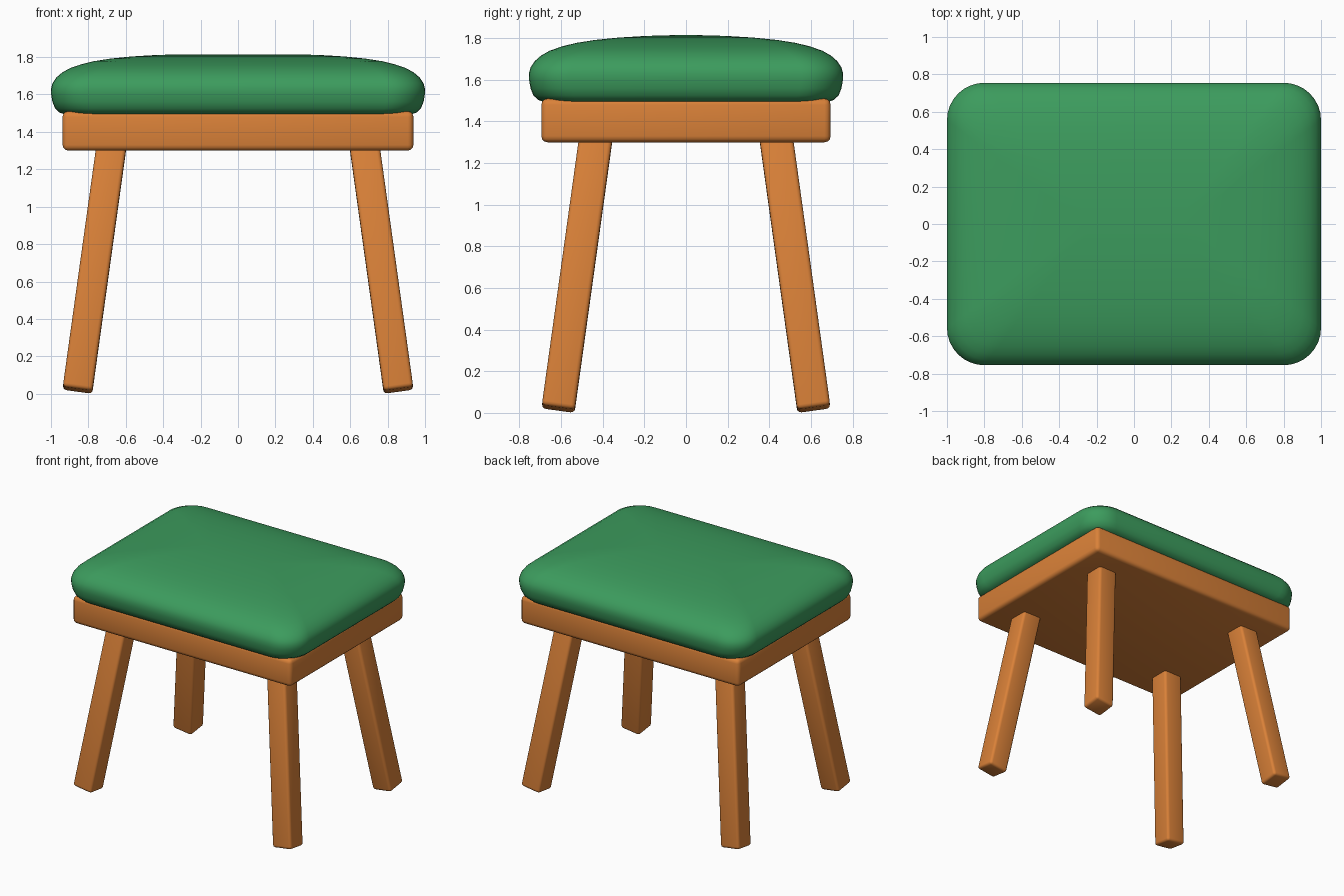
import bpy, bmesh, math
from mathutils import Vector, Matrix

if "Cube" in bpy.data.objects:
    bpy.data.objects.remove(bpy.data.objects["Cube"])


def material(name, rgb):
    m = bpy.data.materials.new(name)
    m.diffuse_color = (*rgb, 1)
    m.use_nodes = True
    m.node_tree.nodes["Principled BSDF"].inputs["Base Color"].default_value = m.diffuse_color
    return m


green = material("green fabric", (0.045, 0.33, 0.11))
wood = material("orange wood", (0.70, 0.22, 0.04))


def finish(name, bm, mat, angle):
    bmesh.ops.recalc_face_normals(bm, faces=bm.faces)
    me = bpy.data.meshes.new(name)
    bm.to_mesh(me)
    bm.free()
    me.materials.append(mat)
    ob = bpy.data.objects.new(name, me)
    bpy.context.collection.objects.link(ob)
    bpy.ops.object.select_all(action='DESELECT')
    ob.select_set(True)
    bpy.context.view_layer.objects.active = ob
    bpy.ops.object.shade_smooth_by_angle(angle=math.radians(angle))
    return ob


def rounded_box(name, size, bevel, matrix):
    bm = bmesh.new()
    bmesh.ops.create_cube(bm, size=1)
    bmesh.ops.scale(bm, vec=size, verts=bm.verts)
    bmesh.ops.bevel(bm, geom=bm.edges[:], offset=bevel, segments=3,
                    profile=0.5, affect='EDGES')
    bmesh.ops.transform(bm, matrix=matrix, verts=bm.verts)
    return finish(name, bm, wood, 40)


def outline(hx, hy, r, z, steps=8):
    # rounded rectangle, counter-clockwise
    pts = []
    for k, (sx, sy) in enumerate([(1, 1), (-1, 1), (-1, -1), (1, -1)]):
        for i in range(steps + 1):
            a = math.pi / 2 * (k + i / steps)
            pts.append((sx * (hx - r) + r * math.cos(a),
                        sy * (hy - r) + r * math.sin(a), z))
    return pts


# Cushion: stacked rounded rectangles, (inset, height) from bottom to top
profile = [(0.30, 1.49), (0.13, 1.49), (0.075, 1.493), (0.045, 1.503),
           (0.022, 1.525), (0.008, 1.56), (0.001, 1.60), (0, 1.63),
           (0.008, 1.66), (0.028, 1.69), (0.058, 1.716), (0.10, 1.74),
           (0.16, 1.761), (0.23, 1.778), (0.32, 1.792), (0.43, 1.803),
           (0.56, 1.811), (0.70, 1.815)]
bm = bmesh.new()
rings = []
for d, z in profile:
    hx, hy = 1.0 - d, 0.755 - d
    r = min(max(0.2 - 0.25 * d, 0.05), hy * 0.9)
    rings.append([bm.verts.new(p) for p in outline(hx, hy, r, z)])
for a, b in zip(rings, rings[1:]):
    for i in range(len(a)):
        j = (i + 1) % len(a)
        bm.faces.new((a[i], a[j], b[j], b[i]))
bm.faces.new(rings[0][::-1])
bm.faces.new(rings[-1])
finish("cushion", bm, green, 60)

# Seat frame
rounded_box("seat_frame", (1.876, 1.39, 0.21), 0.03,
            Matrix.Translation((0, 0, 1.405)))

# Splayed legs
LENGTH = 1.42
for sx, side in ((-1, "left"), (1, "right")):
    for sy, end in ((-1, "front"), (1, "back")):
        axis = Vector((-sx * 0.139, -sy * 0.139, 1)).normalized()
        foot = Vector((sx * 0.858, sy * 0.614, 0.019))
        turn = Vector((0, 0, 1)).rotation_difference(axis).to_matrix().to_4x4()
        place = Matrix.Translation(foot + axis * LENGTH / 2) @ turn
        rounded_box(f"{end}_{side}_leg", (0.16, 0.16, LENGTH), 0.02, place)
